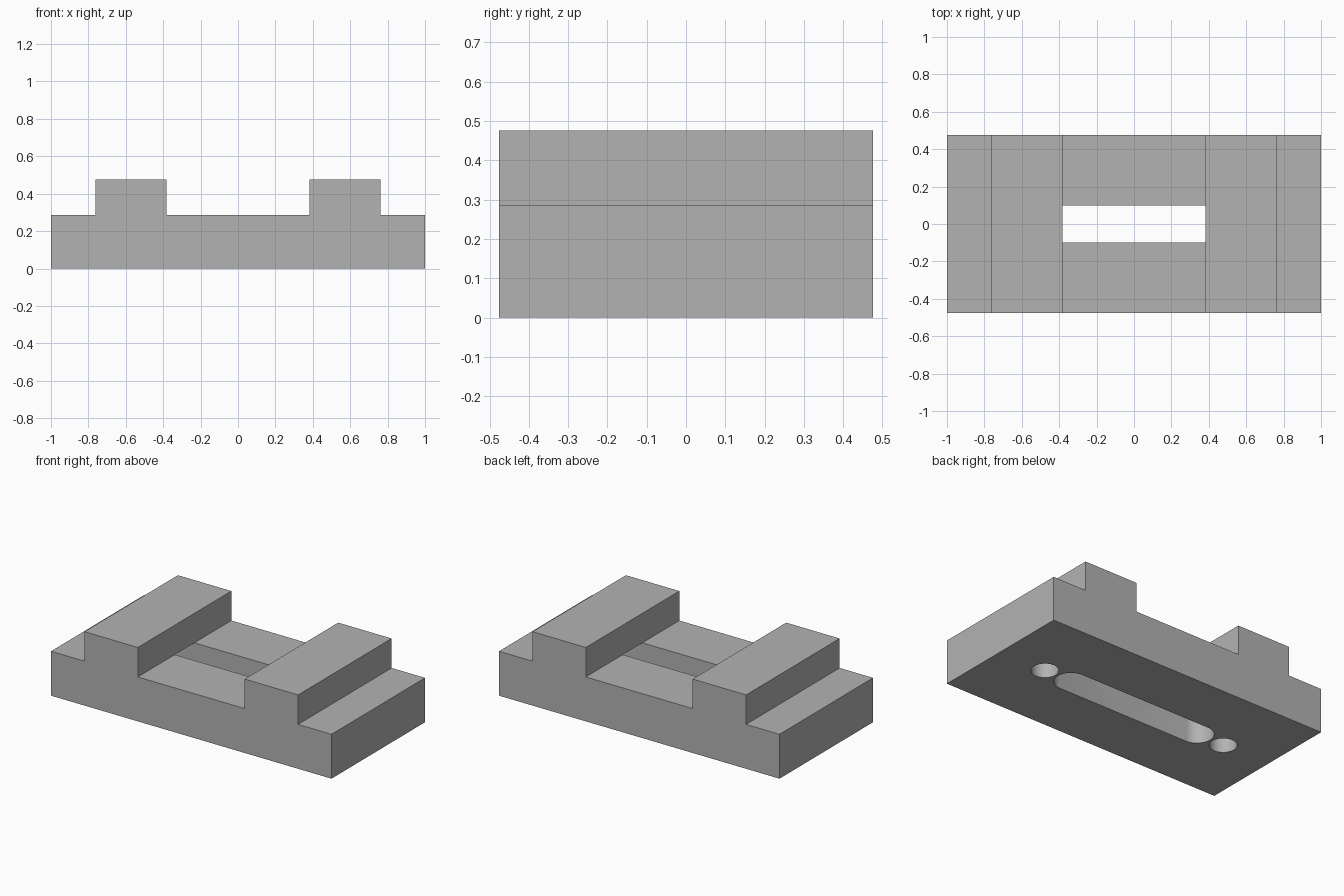
import bpy
import bmesh
from math import radians
from mathutils import Matrix, Vector

default = bpy.data.objects.get("Cube")
if default:
    bpy.data.objects.remove(default, do_unlink=True)

# Main dimensions
HALF_WIDTH, HALF_DEPTH = 1.0, 0.476
PLATE_TOP, RAIL_TOP = 0.286, 0.476
RAIL_INNER, RAIL_OUTER = 0.381, 0.762
SLOT_RADIUS, SLOT_CENTRE = 0.1, 0.47
HOLE_RADIUS, HOLE_X = 0.08, 0.667

grey = bpy.data.materials.new("machined_grey")
grey.use_nodes = True
colour = (0.45, 0.45, 0.45, 1)
grey.diffuse_color = colour
grey.node_tree.nodes["Principled BSDF"].inputs["Base Color"].default_value = colour


def finish(name, bm):
    bmesh.ops.recalc_face_normals(bm, faces=bm.faces)
    mesh = bpy.data.meshes.new(name)
    bm.to_mesh(mesh)
    bm.free()
    mesh.materials.append(grey)
    obj = bpy.data.objects.new(name, mesh)
    bpy.context.collection.objects.link(obj)
    return obj


def box(name, low, high):
    low, high = Vector(low), Vector(high)
    bm = bmesh.new()
    place = Matrix.Translation((low + high) / 2) @ Matrix.Diagonal((*(high - low), 1))
    bmesh.ops.create_cube(bm, size=1, matrix=place)
    return finish(name, bm)


def round_cutter(name, x, radius, stretch=0):
    """Vertical cylinder through the plate, optionally stretched into a slot."""
    bm = bmesh.new()
    bmesh.ops.create_circle(bm, cap_ends=True, segments=64, radius=radius)
    for v in bm.verts:
        if abs(v.co.x) > 1e-5:
            v.co.x += stretch if v.co.x > 0 else -stretch
        v.co += Vector((x, 0, -0.1))
    made = bmesh.ops.extrude_face_region(bm, geom=bm.faces[:])["geom"]
    tops = [g for g in made if isinstance(g, bmesh.types.BMVert)]
    bmesh.ops.translate(bm, verts=tops, vec=(0, 0, PLATE_TOP + 0.2))
    return finish(name, bm)


def combine(target, tool, operation):
    tool.hide_render = True
    mod = target.modifiers.new(tool.name, "BOOLEAN")
    mod.operation, mod.solver, mod.object = operation, "EXACT", tool
    bpy.context.view_layer.objects.active = target
    bpy.ops.object.modifier_apply(modifier=mod.name)
    bpy.data.objects.remove(tool, do_unlink=True)


# Base plate with the long slot and two round holes
body = box("slotted_base", (-HALF_WIDTH, -HALF_DEPTH, 0), (HALF_WIDTH, HALF_DEPTH, PLATE_TOP))
combine(body, round_cutter("slot_cutter", 0, SLOT_RADIUS, SLOT_CENTRE), "DIFFERENCE")
for side in (-1, 1):
    combine(body, round_cutter("hole_cutter", side * HOLE_X, HOLE_RADIUS), "DIFFERENCE")

# Raised rails that close the holes and slot ends from above
for side in (-1, 1):
    left, right = sorted((side * RAIL_INNER, side * RAIL_OUTER))
    rail = box("rail", (left, -HALF_DEPTH, PLATE_TOP), (right, HALF_DEPTH, RAIL_TOP))
    combine(body, rail, "UNION")

# Smooth bores, crisp machined edges
bpy.ops.object.select_all(action="DESELECT")
body.select_set(True)
bpy.context.view_layer.objects.active = body
bpy.ops.object.shade_smooth_by_angle(angle=radians(30))
